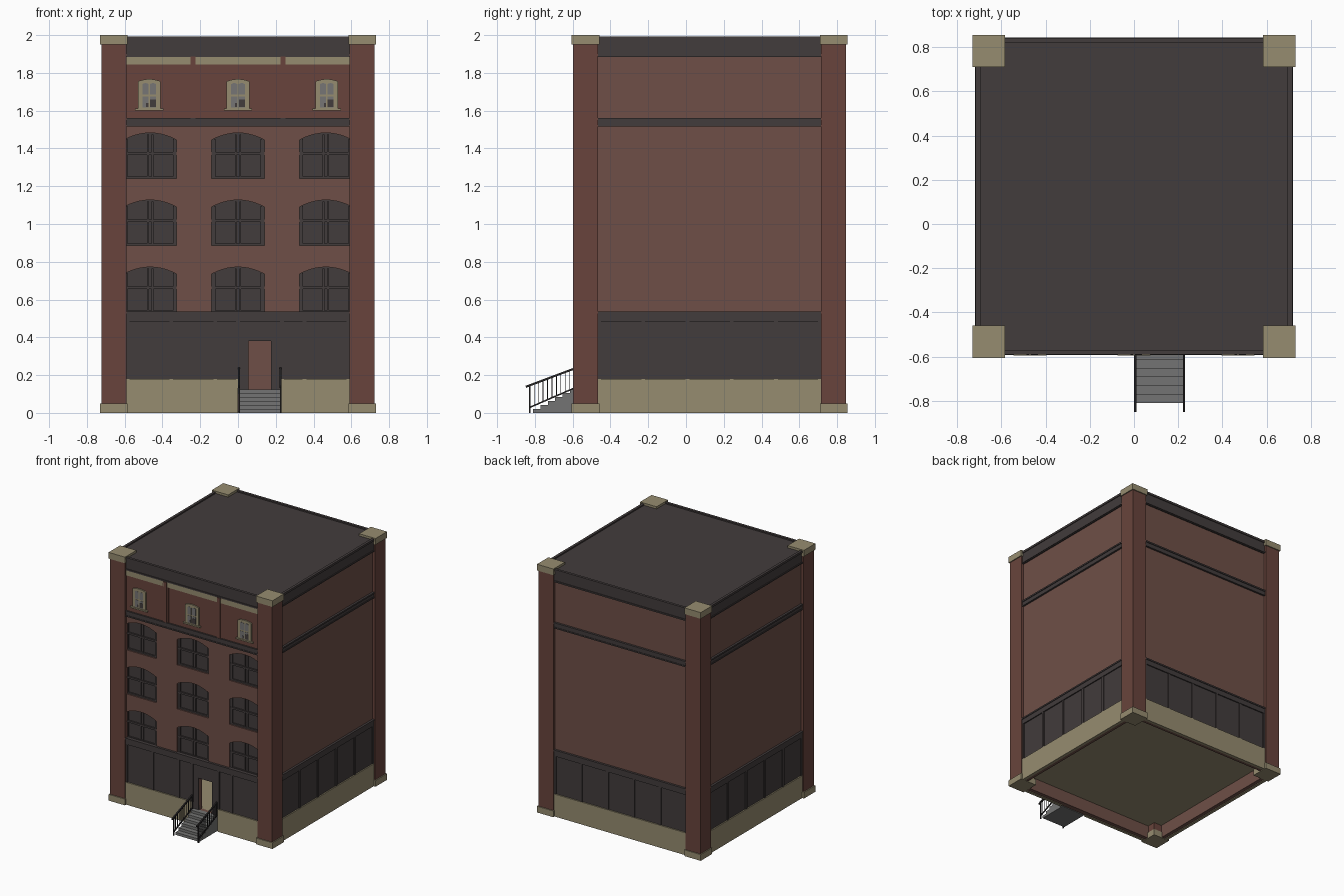
import bpy, bmesh, math
from mathutils import Matrix, Vector

if "Cube" in bpy.data.objects:
    bpy.data.objects.remove(bpy.data.objects["Cube"], do_unlink=True)

CY = 0.125       # centre of the building along y
WALL = 0.70      # half width of the brick shell
SPAN = 0.60      # half width between the corner pillars


def material(name, *srgb):
    lin = [((c / 255 + 0.055) / 1.055) ** 2.4 for c in srgb] + [1]
    m = bpy.data.materials.new(name)
    m.use_nodes = True
    m.diffuse_color = lin
    m.node_tree.nodes["Principled BSDF"].inputs["Base Color"].default_value = lin
    return m


brick = material("brick", 110, 79, 71)
red_brick = material("red brick", 104, 68, 60)
stone = material("beige stone", 150, 140, 112)
trim = material("charcoal trim", 66, 60, 60)
glass = material("grey glass", 118, 117, 117)
concrete = material("grey concrete", 116, 116, 115)
iron = material("black iron", 38, 36, 37)


def add_box(bm, x0, x1, y0, y1, z0, z1):
    size = Matrix.Diagonal((x1 - x0, y1 - y0, z1 - z0, 1))
    mid = Matrix.Translation(((x0 + x1) / 2, (y0 + y1) / 2, (z0 + z1) / 2))
    bmesh.ops.create_cube(bm, size=1, matrix=mid @ size)


def add_bar(bm, a, b, thick):
    a, b = Vector(a), Vector(b)
    rot = (b - a).to_track_quat('Z', 'X').to_matrix().to_4x4()
    size = Matrix.Diagonal((thick, thick, (b - a).length, 1))
    bmesh.ops.create_cube(bm, size=1, matrix=Matrix.Translation((a + b) / 2) @ rot @ size)


def add_arch(bm, x, w, y0, y1, z0, spring, rise, n=10):
    """Prism with a flat foot and a shallow curved head."""
    ts = [1 - 2 * i / n for i in range(n + 1)]
    pts = [(x - w / 2, z0), (x + w / 2, z0)]
    pts += [(x + t * w / 2, spring + rise * (1 - t * t)) for t in ts]
    face = bm.faces.new([bm.verts.new((px, y0, pz)) for px, pz in pts])
    out = bmesh.ops.extrude_face_region(bm, geom=[face])
    moved = [v for v in out["geom"] if isinstance(v, bmesh.types.BMVert)]
    bmesh.ops.translate(bm, verts=moved, vec=(0, y1 - y0, 0))


def finish(bm, name, mat, turn=0):
    bmesh.ops.recalc_face_normals(bm, faces=bm.faces)
    bm.transform(Matrix.Translation((0, CY, 0)) @ Matrix.Rotation(turn * math.pi / 2, 4, 'Z'))
    me = bpy.data.meshes.new(name)
    bm.to_mesh(me)
    bm.free()
    me.materials.append(mat)
    ob = bpy.data.objects.new(name, me)
    bpy.context.scene.collection.objects.link(ob)
    return ob


def boxes(name, mat, dims, turn=0):
    bm = bmesh.new()
    for d in dims:
        add_box(bm, *d)
    return finish(bm, name, mat, turn)


def cut(target, cutter):
    mod = target.modifiers.new("openings", 'BOOLEAN')
    mod.object = cutter
    mod.solver = 'EXACT'


SIDES = ["front", "left", "back", "right"]
WINDOW_X = (-0.465, 0, 0.465)
ROWS = (0.53, 0.885, 1.24)
DOOR = (0.055, 0.175)

# Brick shell, panels, bands and cornice, side by side
fronts = []
for k, side in enumerate(SIDES):
    wall = boxes(side + "_wall", brick, [(-WALL, WALL, -WALL, -0.66, 0.005, 1.97)], k)
    panel = boxes(side + "_panel", trim, [(-SPAN, SPAN, -0.704, -0.69, 0.17, 0.5)], k)
    if k == 0:
        fronts = [wall, panel]
        posts = (-0.585, -0.353, -0.12, 0.0, 0.233, 0.352, 0.585)
        plinth = [(-SPAN, 0, -0.714, -0.69, 0, 0.18), (0.23, SPAN, -0.714, -0.69, 0, 0.18)]
    else:
        posts = [-0.585 + 0.234 * i for i in range(6)]
        plinth = [(-SPAN, SPAN, -0.714, -0.69, 0, 0.18)]
    boxes(side + "_plinth", stone, plinth, k)
    boxes(side + "_panel_posts", trim,
          [(x - 0.01, x + 0.01, -0.711, -0.70, 0.18, 0.49) for x in posts], k)
    boxes(side + "_lower_band", trim, [(-SPAN, SPAN, -0.713, -0.69, 0.485, 0.525),
                                       (-SPAN, SPAN, -0.718, -0.69, 0.525, 0.537)], k)
    boxes(side + "_middle_band", trim, [(-SPAN, SPAN, -0.711, -0.69, 1.518, 1.55),
                                        (-SPAN, SPAN, -0.717, -0.69, 1.55, 1.562),
                                        (-SPAN, SPAN, -0.715, -0.69, 1.515, 1.525)], k)
    boxes(side + "_cornice", trim, [(-SPAN, SPAN, -0.710, -0.69, 1.885, 1.98),
                                    (-SPAN, SPAN, -0.716, -0.69, 1.89, 1.9),
                                    (-SPAN, SPAN, -0.716, -0.695, 1.975, 1.992)], k)
    # Corner pillar with stone foot and cap
    boxes(side + "_pillar", red_brick, [(0.59, 0.722, -0.722, -0.59, 0.045, 1.955)], k)
    boxes(side + "_pillar_stones", stone, [(0.584, 0.73, -0.73, -0.584, z, z + 0.05)
                                           for z in (0, 1.95)], k)

boxes("roof", trim, [(-WALL, WALL, -WALL, WALL, 1.955, 1.982)])
boxes("floor", stone, [(-0.67, 0.67, -0.67, 0.67, 0.11, 0.122)])

# Openings for the arched windows and the doorway
bm = bmesh.new()
for x in WINDOW_X:
    for z in ROWS:
        add_arch(bm, x, 0.28, -0.8, -0.6, z, z + 0.205, 0.037)
add_box(bm, *DOOR, -0.8, -0.6, 0.122, 0.38)
cutter = finish(bm, "opening_cutter", trim)
cutter.hide_render = True
cutter.display_type = 'WIRE'
for ob in fronts:
    cut(ob, cutter)
bpy.context.view_layer.update()
deps = bpy.context.evaluated_depsgraph_get()
baked = [bpy.data.meshes.new_from_object(ob.evaluated_get(deps)) for ob in fronts]
for ob, me in zip(fronts, baked):
    ob.modifiers.clear()
    ob.data = me
bpy.data.objects.remove(cutter, do_unlink=True)

# Dark arched windows with mullions and a transom
for r, z in enumerate(ROWS):
    for c, x in enumerate(WINDOW_X):
        bm = bmesh.new()
        add_arch(bm, x, 0.286, -0.68, -0.667, z - 0.003, z + 0.208, 0.037)
        for s in (-1, 1):
            add_box(bm, x + s * 0.012 - 0.005, x + s * 0.012 + 0.005, -0.688, -0.675, z, z + 0.235)
            add_box(bm, x + s * 0.13 - 0.01, x + s * 0.13 + 0.01, -0.69, -0.675, z, z + 0.21)
        add_box(bm, x - 0.14, x + 0.14, -0.693, -0.675, z + 0.125, z + 0.14)
        add_box(bm, x - 0.14, x + 0.14, -0.69, -0.675, z, z + 0.012)
        finish(bm, f"arched_window_{r}_{c}", trim)

# Top storey facing, frieze and pilasters
boxes("top_storey_facing", red_brick, [(-SPAN, SPAN, -0.704, -0.69, 1.56, 1.85)])
boxes("frieze", stone, [(-SPAN, SPAN, -0.709, -0.69, 1.845, 1.886)])
for s, side in ((-1, "right"), (1, "left")):
    x = s * 0.238
    boxes(side + "_pilaster", red_brick, [(x - 0.027, x + 0.027, -0.709, -0.69, 1.56, 1.886),
                                          (x - 0.014, x + 0.014, -0.715, -0.69, 1.56, 1.886)])

# Small top windows: stone frame, grey panes, dark lower pane
for c, x in enumerate((-0.47, 0, 0.47)):
    bm = bmesh.new()
    add_arch(bm, x, 0.12, -0.714, -0.69, 1.605, 1.755, 0.012)
    add_box(bm, x - 0.075, x + 0.075, -0.72, -0.69, 1.6, 1.611)
    finish(bm, f"top_window_frame_{c}", stone)
    bm = bmesh.new()
    for s in (-1, 1):
        add_arch(bm, x + s * 0.02, 0.033, -0.716, -0.71, 1.618, 1.675, 0)
        add_arch(bm, x + s * 0.02, 0.033, -0.716, -0.71, 1.685, 1.74, 0.006)
    finish(bm, f"top_window_panes_{c}", glass)
    boxes(f"top_window_shade_{c}", trim, [(x + 0.005, x + 0.036, -0.717, -0.712, 1.62, 1.66),
                                          (x - 0.016, x - 0.004, -0.717, -0.712, 1.62, 1.64)])

# Door surround below the panels
boxes("door_surround", trim, [(0, DOOR[0], -0.704, -0.69, 0.1, 0.18),
                              (DOOR[1], 0.23, -0.704, -0.69, 0.1, 0.18)])

# Entrance steps
N = 6
RUN, RISE = 0.235 / N, 0.125 / N
boxes("steps", concrete, [(0.01, 0.222, -0.935 + i * RUN, -0.70, i * RISE, (i + 1) * RISE)
                          for i in range(N)])

# Railings on both sides of the steps
for name, x in (("right_railing", 0.006), ("left_railing", 0.226)):
    bm = bmesh.new()
    add_bar(bm, (x, -0.973, 0.138), (x, -0.715, 0.235), 0.011)
    add_bar(bm, (x, -0.95, 0.03), (x, -0.715, 0.132), 0.008)
    for i in range(11):
        t = i / 10
        y = -0.952 + 0.235 * t
        foot = 0 if i == 0 else 0.03 + 0.1 * t
        thick = 0.009 if i in (0, 10) else 0.004
        add_bar(bm, (x, y, foot), (x, y, 0.146 + 0.088 * t), thick)
    finish(bm, name, iron)
